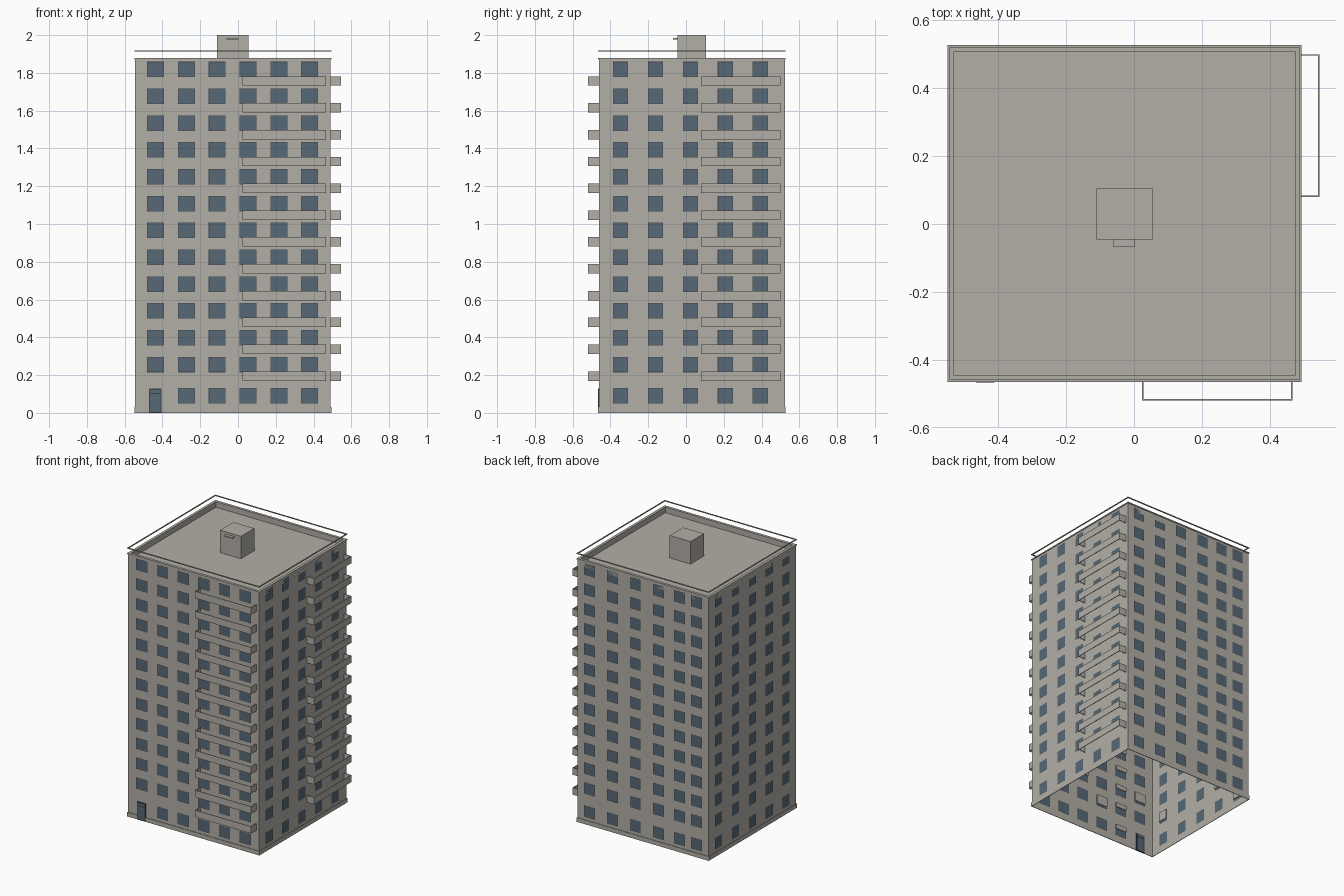
import bpy, bmesh, random
from mathutils import Vector

random.seed(4)
if "Cube" in bpy.data.objects:
    bpy.data.objects.remove(bpy.data.objects["Cube"], do_unlink=True)


def material(name, rgb):
    m = bpy.data.materials.new(name)
    m.use_nodes = True
    m.diffuse_color = (*rgb, 1)
    m.node_tree.nodes["Principled BSDF"].inputs["Base Color"].default_value = (*rgb, 1)
    return m


CONCRETE = material("warm grey concrete", (0.45, 0.43, 0.385))
GLASS = material("blue grey glass", (0.095, 0.14, 0.18))
FRAME = material("dark frame", (0.05, 0.056, 0.064))

# Main dimensions of the tower
X0, X1, Y0, Y1 = -0.545, 0.49, -0.461, 0.523
TOP, ROOF, PITCH, FLOORS = 1.88, 1.84, 0.142, 13
UP = Vector((0, 0, 1))


def finish(name, bm, mats):
    me = bpy.data.meshes.new(name)
    bm.to_mesh(me)
    bm.free()
    for m in mats:
        me.materials.append(m)
    ob = bpy.data.objects.new(name, me)
    bpy.context.collection.objects.link(ob)
    return ob


def add_box(bm, a, b):
    lo = Vector([min(p) for p in zip(a, b)])
    hi = Vector([max(p) for p in zip(a, b)])
    verts = bmesh.ops.create_cube(bm, size=1)["verts"]
    for v in verts:
        v.co = Vector([(lo[i] + hi[i]) / 2 + v.co[i] * (hi[i] - lo[i]) for i in range(3)])


def boxes(name, pairs, mat):
    bm = bmesh.new()
    for a, b in pairs:
        add_box(bm, a, b)
    return finish(name, bm, [mat])


def ring(name, out, inn, z0, z1, mat):
    """Rectangular band following the outline, out beyond and inn inside the walls."""
    bm = bmesh.new()

    def loop(d, z):
        return [bm.verts.new(p) for p in ((X0 - d, Y0 - d, z), (X1 + d, Y0 - d, z),
                                          (X1 + d, Y1 + d, z), (X0 - d, Y1 + d, z))]
    loops = [loop(out, z0), loop(out, z1), loop(-inn, z1), loop(-inn, z0)]
    for i in range(4):
        a, b = loops[i], loops[(i + 1) % 4]
        for k in range(4):
            n = (k + 1) % 4
            bm.faces.new((a[k], a[n], b[n], b[k]))
    bmesh.ops.recalc_face_normals(bm, faces=bm.faces)
    return finish(name, bm, [mat])


def sill(floor):
    return 0.05 if floor == 0 else 0.215 + PITCH * (floor - 1)


# Blind states: F open, h half down, s nearly down, . closed, D doorway without window
DROP = {"F": 0, "h": 0.4, "s": 0.82, ".": 1}
WIN_H = 0.082


def wall(name, base, along, u0, u1, cols, width, rows):
    """One facade sheet with recessed windows, plus its roller blinds."""
    out = along.cross(UP)
    us = sorted([u0, u1] + [c + s * width / 2 for c in cols for s in (-1, 1)])
    zs = sorted([0, TOP - 0.005] + [sill(f) + h for f in range(FLOORS) for h in (0, WIN_H)])

    def at(u, d, z):
        return base + along * u + out * d + UP * z

    bm = bmesh.new()
    grid = [[bm.verts.new(at(u, 0, z)) for u in us] for z in zs]
    windows, blinds = [], []
    for j in range(len(zs) - 1):
        for i in range(len(us) - 1):
            f = bm.faces.new((grid[j][i], grid[j][i + 1], grid[j + 1][i + 1], grid[j + 1][i]))
            if not (i % 2 and j % 2):
                continue
            state = rows[FLOORS - 1 - j // 2][i // 2]
            if state == "D":
                continue
            windows.append(f)
            if DROP[state]:
                low = zs[j + 1] - WIN_H * DROP[state]
                blinds.append((at(us[i] + 0.003, -0.003, low),
                               at(us[i + 1] - 0.003, -0.007, zs[j + 1])))
    # reveals, then dark frames around the panes
    bmesh.ops.inset_individual(bm, faces=windows, thickness=0.0005, depth=-0.012)
    rims = bmesh.ops.inset_individual(bm, faces=windows, thickness=0.004, depth=0)["faces"]
    for f in rims:
        f.material_index = 2
    for f in windows:
        f.material_index = 1
    finish(name, bm, [CONCRETE, GLASS, FRAME])
    boxes(name + "_blinds", blinds, CONCRETE)


def random_rows(n):
    return ["".join(random.choice("FFFhhs.") for _ in range(n)) for _ in range(FLOORS)]


# Facades, blind rows listed from the top floor down
front_rows = ("..hFhF hFhFs. FFFF.. F..Fhh FhFsss FF.hF. .FsFFF "
              "hFsFFF FhFFFF FhFFF. shFhFh FhsFF. DhFFFF").split()
right_rows = ("Fsh.F sFsFh FsF.h hFh.F F.sFh ssFFh FFFhs "
              ".FF.h .F.Fs F.F.h .s.FF sFF.h sFs.F").split()
front_cols = [-0.436 + 0.163 * i for i in range(6)]
side_cols = [-0.347 + 0.185 * i for i in range(5)]
back_cols = [-0.395, -0.215, -0.035, 0.15, 0.315, 0.45]
left_cols = [-0.41 + 0.19 * i for i in range(5)]

wall("front_wall", Vector((0, Y0, 0)), Vector((1, 0, 0)), X0, X1, front_cols, 0.09, front_rows)
wall("right_wall", Vector((X1, 0, 0)), Vector((0, 1, 0)), Y0, Y1, side_cols, 0.08, right_rows)
wall("back_wall", Vector((0, Y1, 0)), Vector((-1, 0, 0)), -X1, -X0, back_cols, 0.085, random_rows(6))
wall("left_wall", Vector((X0, 0, 0)), Vector((0, -1, 0)), -Y1, -Y0, left_cols, 0.08, random_rows(5))

# Plinth, parapet, roof and guard rail
ring("plinth", 0.004, 0, 0, 0.03, CONCRETE)
ring("parapet", 0, 0.015, ROOF - 0.01, TOP, CONCRETE)
ring("cornice", 0.004, 0, TOP - 0.008, TOP, CONCRETE)
ring("roof_rail", 0.004, 0.003, 1.912, 1.918, CONCRETE)
boxes("roof", [((X0 + 0.002, Y0 + 0.002, ROOF - 0.01), (X1 - 0.002, Y1 - 0.002, ROOF))], CONCRETE)

# Stair head on the roof with its small canopy
boxes("stair_head", [((-0.11, -0.045, ROOF), (0.055, 0.105, 2))], CONCRETE)
boxes("stair_canopy", [((-0.06, -0.068, 1.978), (0.002, -0.045, 1.984))], CONCRETE)

# Entrance door
boxes("door_frame", [((-0.472, Y0 - 0.005, 0), (-0.404, Y0 + 0.004, 0.128))], FRAME)
boxes("door_glass", [((-0.465, Y0 - 0.006, 0.004), (-0.411, Y0 + 0.005, 0.1)),
                     ((-0.465, Y0 - 0.006, 0.106), (-0.411, Y0 + 0.005, 0.122))], GLASS)

# Open-bottomed balcony parapets on the front and right sides
T, YB, XB = 0.004, -0.52, 0.546
front_panels, right_panels = [], []
for i in range(FLOORS - 1):
    z0 = 0.17 + PITCH * i
    z1 = z0 + 0.05
    front_panels += [((0.024, YB, z0), (0.467, YB + T, z1)),
                     ((0.024, YB + T, z0), (0.024 + T, Y0, z1)),
                     ((0.467 - T, YB + T, z0), (0.467, Y0, z1))]
    right_panels += [((XB - T, 0.08, z0), (XB, 0.5, z1)),
                     ((X1, 0.08, z0), (XB - T, 0.08 + T, z1)),
                     ((X1, 0.5 - T, z0), (XB - T, 0.5, z1))]
boxes("front_balconies", front_panels, CONCRETE)
boxes("right_balconies", right_panels, CONCRETE)
